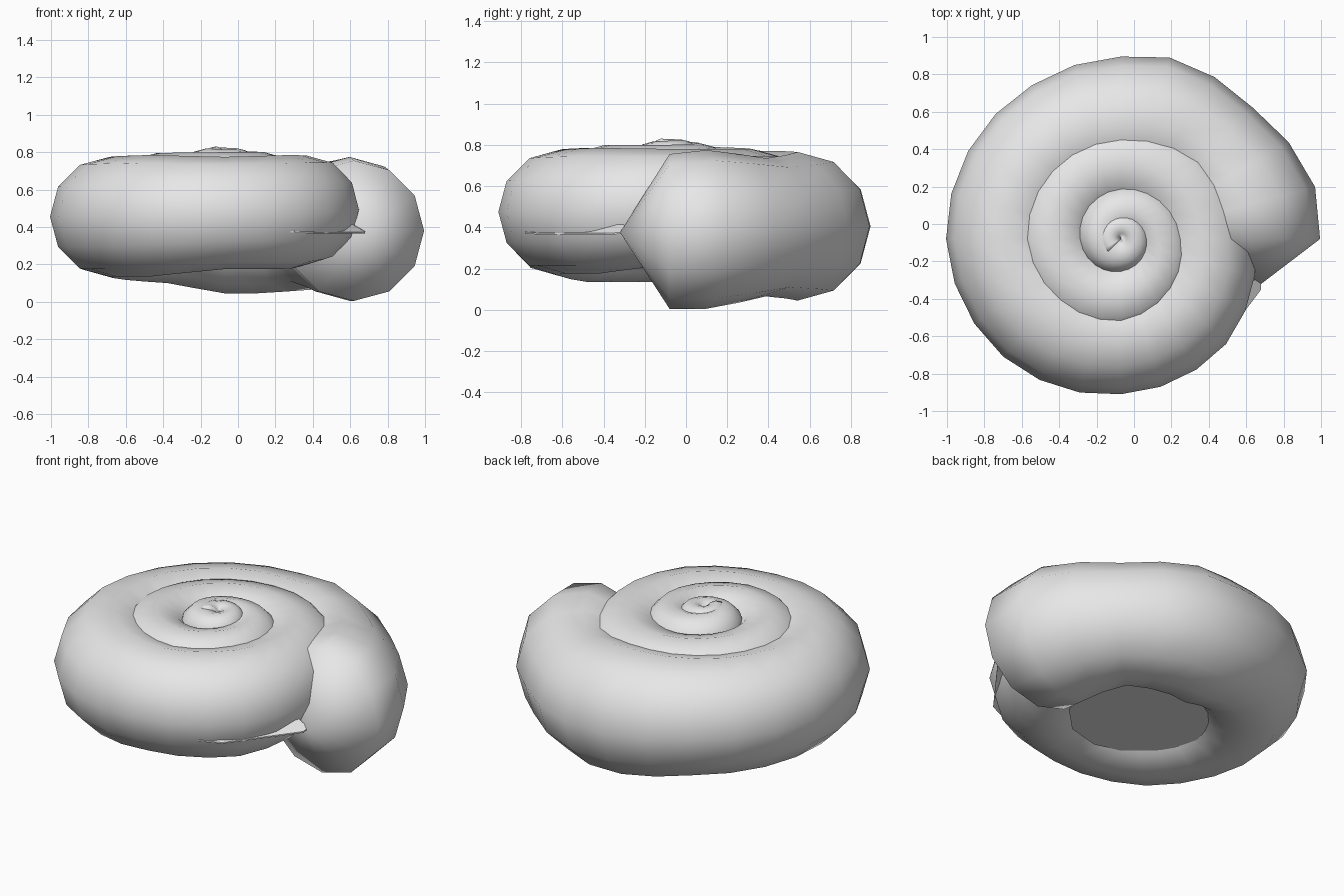
import bpy, bmesh, math

cube = bpy.data.objects.get("Cube")
if cube:
    bpy.data.objects.remove(cube)

SIDES = 12
STEPS = 6                     # rings per quarter turn
AXIS = (-0.07, -0.08)

# Quarter turns from the mouth inwards, distance from axis, tube radius, height
whorl_keys = [
    (0, 0.69, 0.375, 0.38), (0.17, 0.69, 0.385, 0.39), (0.5, 0.66, 0.335, 0.4),
    (0.83, 0.645, 0.36, 0.405), (1, 0.615, 0.36, 0.405), (1.33, 0.615, 0.335, 0.435),
    (2, 0.615, 0.32, 0.455), (2.5, 0.565, 0.325, 0.46), (3, 0.53, 0.3, 0.475),
    (3.5, 0.49, 0.305, 0.48), (4, 0.435, 0.28, 0.5), (5, 0.4, 0.25, 0.53),
    (6, 0.365, 0.23, 0.565), (7, 0.31, 0.21, 0.59), (8, 0.2, 0.18, 0.62),
    (9, 0.14, 0.15, 0.66), (10, 0.1, 0.13, 0.69), (11, 0.08, 0.1, 0.715),
    (12, 0.07, 0.08, 0.74), (14.5, 0.06, 0.06, 0.77)]

# Plain grey shell colour
grey = bpy.data.materials.new("light_grey")
grey.use_nodes = True
colour = (0.8, 0.8, 0.8, 1)
grey.diffuse_color = colour
grey.node_tree.nodes["Principled BSDF"].inputs["Base Color"].default_value = colour


def sample(t):
    for a, b in zip(whorl_keys, whorl_keys[1:]):
        if t <= b[0]:
            f = (t - a[0]) / (b[0] - a[0])
            return [p + (q - p) * f for p, q in zip(a[1:], b[1:])]


def add_ring(bm, t):
    angle = t * math.pi / 2
    reach, radius, height = sample(t)
    ring = []
    for k in range(SIDES):
        a = math.tau * k / SIDES
        d = reach + radius * math.cos(a)
        ring.append(bm.verts.new((AXIS[0] + d * math.cos(angle),
                                  AXIS[1] + d * math.sin(angle),
                                  height + radius * math.sin(a))))
    return ring


def finish(bm, name, smooth):
    bmesh.ops.recalc_face_normals(bm, faces=bm.faces)
    for f in bm.faces:
        f.smooth = smooth
    mesh = bpy.data.meshes.new(name)
    bm.to_mesh(mesh)
    bm.free()
    mesh.materials.append(grey)
    bpy.context.collection.objects.link(bpy.data.objects.new(name, mesh))


def add_plate(name, outline, thickness):
    bm = bmesh.new()
    face = bm.faces.new([bm.verts.new(p) for p in outline])
    grown = bmesh.ops.extrude_face_region(bm, geom=[face])["geom"]
    for v in grown:
        if isinstance(v, bmesh.types.BMVert):
            v.co.z += thickness
    finish(bm, name, False)


# Coiled whorls, with the mouth closed by a shallow cone
bm = bmesh.new()
rings = [add_ring(bm, i / STEPS) for i in range(int(whorl_keys[-1][0] * STEPS) + 1)]
tip = bm.verts.new((0.68, -0.32, 0.375))
for k in range(SIDES):
    n = (k + 1) % SIDES
    bm.faces.new((tip, rings[0][n], rings[0][k]))
    for a, b in zip(rings, rings[1:]):
        bm.faces.new((a[k], a[n], b[n], b[k]))
bm.faces.new(rings[-1])
finish(bm, "spiral_shell", True)

# Flat floor that closes the hollow underneath
floor = []
for k in range(SIDES):
    a = math.tau * k / SIDES
    floor.append((-0.1 + 0.4 * math.cos(a), -0.06 + 0.4 * math.sin(a), 0.2))
add_plate("hollow_floor", floor, 0.005)

# Thin sloping lip that shows just outside the whorl beside the mouth
lip = [(0.68, -0.3, 0.37), (0.68, -0.35, 0.365), (0.4, -0.72, 0.365),
       (0.28, -0.78, 0.37), (0.28, -0.6, 0.47), (0.5, -0.3, 0.47)]
add_plate("mouth_lip", lip, 0.008)
